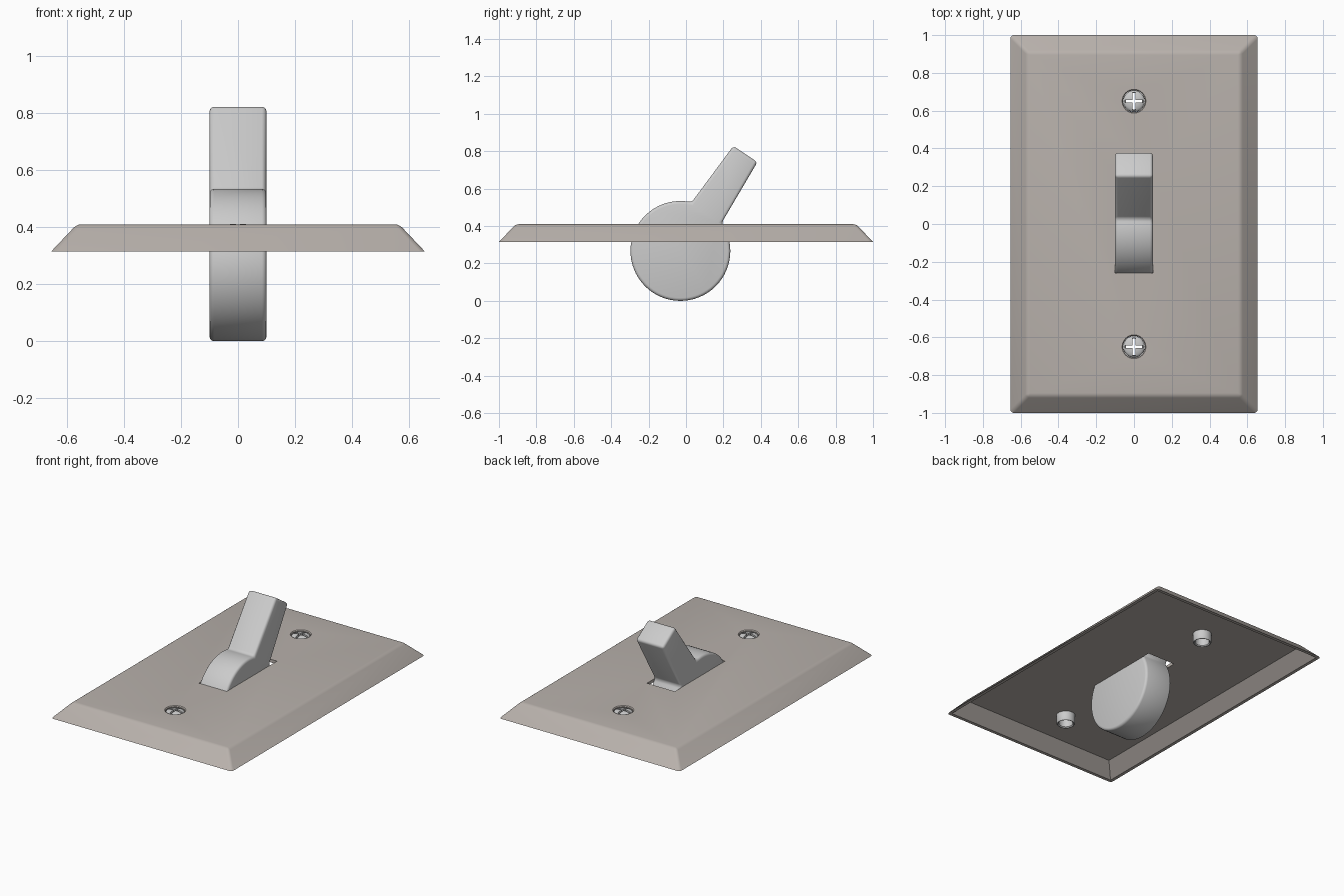
import bpy, bmesh
from math import sin, cos, pi, atan2, radians
from mathutils import Vector

if "Cube" in bpy.data.objects:
    bpy.data.objects.remove(bpy.data.objects["Cube"])


def to_object(name, bm):
    bmesh.ops.recalc_face_normals(bm, faces=bm.faces)
    mesh = bpy.data.meshes.new(name)
    bm.to_mesh(mesh)
    bm.free()
    ob = bpy.data.objects.new(name, mesh)
    bpy.context.collection.objects.link(ob)
    return ob


def activate(ob):
    bpy.ops.object.select_all(action='DESELECT')
    ob.select_set(True)
    bpy.context.view_layer.objects.active = ob


def smooth(ob, angle=35):
    activate(ob)
    bpy.ops.object.shade_smooth_by_angle(angle=radians(angle))


def cut(ob, cutter):
    cutter.hide_render = True
    activate(ob)
    mod = ob.modifiers.new("cut", 'BOOLEAN')
    mod.operation, mod.solver, mod.object = 'DIFFERENCE', 'EXACT', cutter
    bpy.ops.object.modifier_apply(modifier=mod.name)
    bpy.data.objects.remove(cutter)


def frustum(bx, by, z0, tx, ty, z1, x=0, y=0):
    """Box between a bottom and a top rectangle, given as half sizes."""
    bm = bmesh.new()
    sides = [(-1, -1), (1, -1), (1, 1), (-1, 1)]
    lo = [bm.verts.new((x + bx * i, y + by * j, z0)) for i, j in sides]
    hi = [bm.verts.new((x + tx * i, y + ty * j, z1)) for i, j in sides]
    bm.faces.new(lo)
    bm.faces.new(hi)
    for k in range(4):
        n = (k + 1) % 4
        bm.faces.new((lo[k], lo[n], hi[n], hi[k]))
    return bm


def lathe(profile, y, steps=32):
    """Revolve (radius, z) points about a vertical axis at (0, y)."""
    bm = bmesh.new()
    vs = [bm.verts.new((r, y, z)) for r, z in profile]
    es = [bm.edges.new(p) for p in zip(vs, vs[1:])]
    bmesh.ops.spin(bm, geom=vs + es, cent=(0, y, 0), axis=(0, 0, 1),
                   angle=2 * pi, steps=steps)
    bmesh.ops.remove_doubles(bm, verts=bm.verts, dist=1e-4)
    return bm


Z0, Z1 = 0.315, 0.41
SCREWS = (-0.65, 0.65)

# Cover plate: bevelled slab, hollow underneath, with slot and screw holes
bm = frustum(0.655, 1.0, Z0, 0.565, 0.91, Z1)
edges = [e for e in bm.edges if max(v.co.z for v in e.verts) > Z1 - 0.01]
bmesh.ops.bevel(bm, geom=edges, offset=0.015, segments=3, profile=0.5,
                affect='EDGES')
plate = to_object("cover_plate", bm)
cut(plate, to_object("cavity", frustum(0.6445, 0.9895, 0.305, 0.555, 0.90, 0.39)))
cut(plate, to_object("slot", frustum(0.101, 0.26, 0.3, 0.101, 0.26, 0.5)))
for y in SCREWS:
    cut(plate, to_object("hole", lathe(
        [(0, 0.3), (0.058, 0.3), (0.058, 0.405), (0.068, 0.415), (0, 0.415)], y)))
smooth(plate)
mat = bpy.data.materials.new("warm_grey")
mat.diffuse_color = (0.48, 0.44, 0.41, 1)
mat.use_nodes = True
mat.node_tree.nodes["Principled BSDF"].inputs["Base Color"].default_value = mat.diffuse_color
plate.data.materials.append(mat)

# Screws: hollow caps with a cross slot cut right through the head
for name, y in zip(("screw_front", "screw_back"), SCREWS):
    screw = to_object(name, lathe(
        [(0, 0.412), (0.025, 0.411), (0.045, 0.407), (0.054, 0.401), (0.057, 0.395),
         (0.057, 0.336), (0.053, 0.33), (0.049, 0.33), (0.043, 0.336),
         (0.043, 0.39), (0, 0.39)], y))
    for sx, sy in ((0.047, 0.007), (0.007, 0.047)):
        cut(screw, to_object("cross", frustum(sx, sy, 0.38, sx, sy, 0.45, y=y)))
    smooth(screw)

# Toggle: round body and slanted lever as one side profile, extruded along x
cy, cz, r = -0.03, 0.267, 0.267
start = atan2(0.26, 0.06)
end = atan2(0.15, 0.22) + 2 * pi
n = 56
pts = [(cy + r * cos(start + (end - start) * i / n),
        cz + r * sin(start + (end - start) * i / n)) for i in range(n + 1)]
pts += [(0.382, 0.742), (0.253, 0.828)]
bm = bmesh.new()
face = bm.faces.new([bm.verts.new((-0.1, y, z)) for y, z in pts])
ext = bmesh.ops.extrude_face_region(bm, geom=[face])
bmesh.ops.translate(bm, vec=Vector((0.2, 0, 0)),
                    verts=[g for g in ext["geom"] if isinstance(g, bmesh.types.BMVert)])
toggle = to_object("toggle_lever", bm)
mod = toggle.modifiers.new("round", 'BEVEL')
mod.width, mod.segments = 0.016, 3
mod.limit_method, mod.angle_limit = 'ANGLE', radians(40)
mod.use_clamp_overlap = False
activate(toggle)
bpy.ops.object.modifier_apply(modifier=mod.name)
smooth(toggle)
